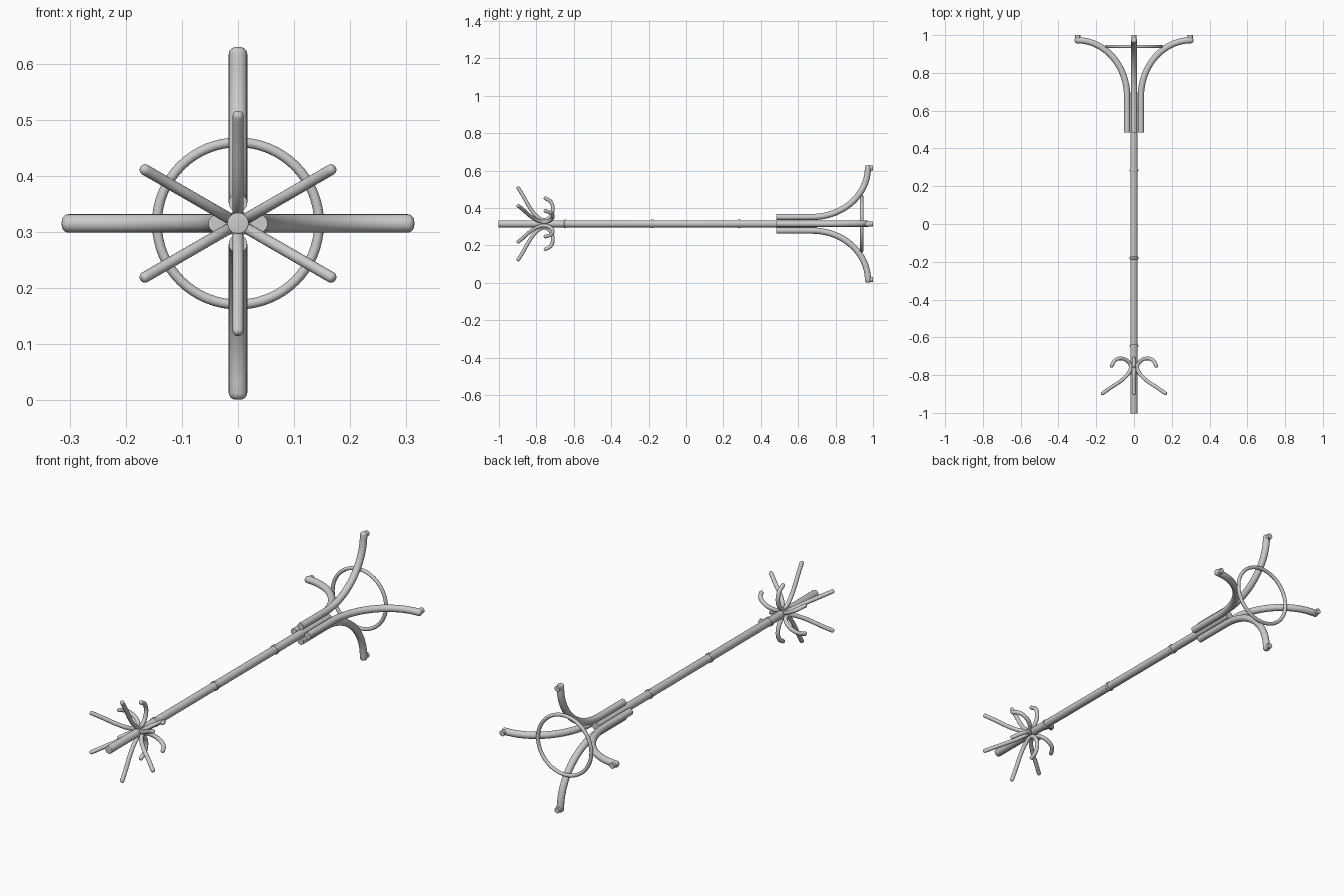
import bpy, bmesh, math
from mathutils import Vector

if "Cube" in bpy.data.objects:
    bpy.data.objects.remove(bpy.data.objects["Cube"])

AXIS_Z = 0.315


def finish(bm, name):
    bmesh.ops.recalc_face_normals(bm, faces=bm.faces)
    me = bpy.data.meshes.new(name)
    bm.to_mesh(me)
    bm.free()
    ob = bpy.data.objects.new(name, me)
    bpy.context.collection.objects.link(ob)
    ob.location.z = AXIS_Z
    bpy.ops.object.select_all(action='DESELECT')
    ob.select_set(True)
    bpy.context.view_layer.objects.active = ob
    bpy.ops.object.shade_smooth_by_angle(angle=math.radians(40))
    return ob


def catmull(pts, steps=6):
    p = [Vector(q) for q in pts]
    p = [2 * p[0] - p[1]] + p + [2 * p[-1] - p[-2]]
    out = []
    for i in range(1, len(p) - 2):
        a, b, c, d = p[i - 1:i + 3]
        for k in range(steps):
            t = k / steps
            out.append(0.5 * (2 * b + (c - a) * t + (2 * a - 5 * b + 4 * c - d) * t * t
                              + (3 * b - a - 3 * c + d) * t ** 3))
    return out + [p[-2]]


def tube(name, path, radius, angle, round_start=0, round_end=0, sides=20):
    """Sweep a circle along a path of (distance from axis, y), turned about the axis."""
    path = [Vector(p) for p in path]
    n = len(path)
    rings = []
    for i, p in enumerate(path):
        t = (path[min(i + 1, n - 1)] - path[max(i - 1, 0)]).normalized()
        rings.append((p, t, radius))

    def dome(p, t, sign, h):
        return [(p + t * sign * h * math.sin(a), t, radius * (1 - h / radius * (1 - math.cos(a))))
                for a in (math.radians(x) for x in (25, 50, 70, 88))]
    if round_start:
        rings = dome(*rings[0][:2], -1, round_start)[::-1] + rings
    if round_end:
        rings += dome(*rings[-1][:2], 1, round_end)

    u = Vector((math.cos(angle), 0, math.sin(angle)))
    v = Vector((-math.sin(angle), 0, math.cos(angle)))
    y = Vector((0, 1, 0))
    bm = bmesh.new()
    loops = []
    for p, t, r in rings:
        nrm = u * -t.y + y * t.x
        c = u * p.x + y * p.y
        loops.append([bm.verts.new(c + r * (nrm * math.cos(a) + v * math.sin(a)))
                      for a in (2 * math.pi * k / sides for k in range(sides))])
    for A, B in zip(loops, loops[1:]):
        for k in range(sides):
            bm.faces.new((A[k], A[(k + 1) % sides], B[(k + 1) % sides], B[k]))
    bm.faces.new(loops[0])
    bm.faces.new(loops[-1])
    return finish(bm, name)


# Central pole with slim joint collars
tube("pole", [(0, -1), (0, 0.70)], 0.019, 0, 0.003, 0, 32)
for y in (-0.645, -0.18, 0.285):
    tube("pole_collar", [(0, y - 0.004), (0, y + 0.004)], 0.0225, 0, 0.003, 0.003, 32)

# Four curved legs, each with a small foot
leg = [(0.0365, 0.485), (0.0365, 0.58)]
leg += [(0.302 - 0.2655 * math.cos(a), 0.675 + 0.298 * math.sin(a))
        for a in (math.pi / 2 * k / 24 for k in range(25))]
for k in range(4):
    ang = k * math.pi / 2
    tube("leg", leg, 0.0165, ang, 0, 0.012)
    tube("foot", [(0.298, 0.965), (0.298, 1.0)], 0.0135, ang)

# Six double-ended hooks
hook = catmull([(0.192, -0.897), (0.145, -0.868), (0.098, -0.842), (0.055, -0.812),
                (0.028, -0.782), (0.020, -0.757), (0.030, -0.734), (0.057, -0.716),
                (0.090, -0.712), (0.119, -0.724), (0.137, -0.752)])
for k in range(6):
    tube("coat_hook", hook, 0.0098, math.radians(30 + 60 * k), 0.008, 0.008, 16)

# Umbrella ring joining the legs
bm = bmesh.new()
M, S = 64, 14
grid = []
for i in range(M):
    a = 2 * math.pi * i / M
    row = []
    for j in range(S):
        b = 2 * math.pi * j / S
        r = 0.1445 + 0.0088 * math.cos(b)
        row.append(bm.verts.new((r * math.cos(a), 0.94 + 0.0088 * math.sin(b), r * math.sin(a))))
    grid.append(row)
for i in range(M):
    A, B = grid[i], grid[(i + 1) % M]
    for j in range(S):
        bm.faces.new((A[j], A[(j + 1) % S], B[(j + 1) % S], B[j]))
finish(bm, "umbrella_ring")
